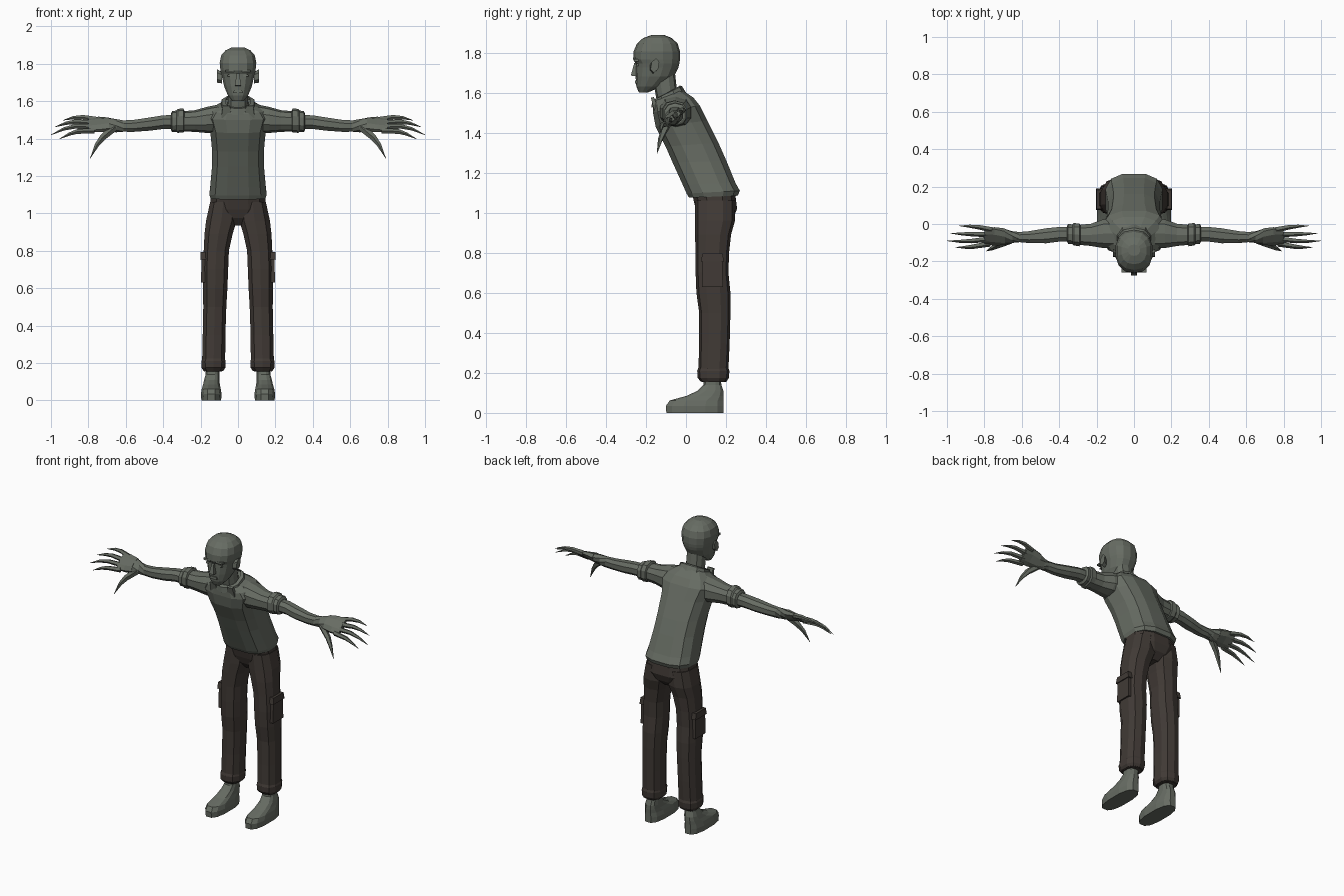
import bpy, bmesh, math
from mathutils import Vector, Matrix


def material(name, rgb):
    m = bpy.data.materials.new(name)
    m.diffuse_color = (*rgb, 1)
    return m


GREY = material("grey_green", (0.135, 0.15, 0.125))
BROWN = material("dark_brown", (0.052, 0.042, 0.036))


def finish(name, bm, mat, mirror):
    bmesh.ops.recalc_face_normals(bm, faces=bm.faces)
    me = bpy.data.meshes.new(name)
    bm.to_mesh(me)
    bm.free()
    me.materials.append(mat)
    ob = bpy.data.objects.new(name, me)
    bpy.context.collection.objects.link(ob)
    if mirror:
        ob.modifiers.new("mirror", 'MIRROR')
    return ob


def loft(name, rings, mat, n=10, power=0.8, mirror=False, caps=True):
    """Skin rings given as (centre, half axis u, half axis v)."""
    bm = bmesh.new()
    loops = []
    for c, u, v in rings:
        loop = []
        for i in range(n):
            a = math.tau * (i + 0.5) / n
            p = [math.copysign(abs(t) ** power, t) for t in (math.cos(a), math.sin(a))]
            loop.append(bm.verts.new(Vector(c) + Vector(u) * p[0] + Vector(v) * p[1]))
        loops.append(loop)
    for a, b in zip(loops, loops[1:]):
        for i in range(n):
            j = (i + 1) % n
            bm.faces.new((a[i], a[j], b[j], b[i]))
    if caps:
        bm.faces.new(loops[0])
        bm.faces.new(loops[-1])
    return finish(name, bm, mat, mirror)


def slab(front, back, w, x=0.0):
    """Ring through a front and a back (y, z) point with half width w."""
    f, b = Vector((x, *front)), Vector((x, *back))
    return (f + b) / 2, (w, 0, 0), (b - f) / 2


def level(z, front, back, w, x=0.0):
    return slab((front, z), (back, z), w, x)


def limb(x, y, z, ry, rz, tilt=0.0):
    r = Matrix.Rotation(tilt, 3, 'X')
    return (x, y, z), r @ Vector((0, ry, 0)), r @ Vector((0, 0, rz))


def tube(name, points, radii, mat, n=5):
    pts = [Vector(p) for p in points]
    rings = []
    for i, p in enumerate(pts):
        d = (pts[min(i + 1, len(pts) - 1)] - pts[max(i - 1, 0)]).normalized()
        v = d.cross(Vector((0, 1, 0))).normalized()
        u = v.cross(d)
        rings.append((p, u * radii[i], v * radii[i]))
    return loft(name, rings, mat, n, 1, True)


def block(name, loc, size, mat, taper=1.0, mirror=False, rot=0.0):
    """Box whose top is scaled by taper."""
    bm = bmesh.new()
    bmesh.ops.create_cube(bm, size=1)
    for v in bm.verts:
        k = taper if v.co.z > 0 else 1
        v.co = Vector((v.co.x * size[0] * k, v.co.y * size[1] * k, v.co.z * size[2]))
    bm.transform(Matrix.Translation(loc) @ Matrix.Rotation(rot, 4, 'X'))
    return finish(name, bm, mat, mirror)


# Head and neck
loft("head", [level(1.600, -.235, -.190, .030), level(1.630, -.248, -.125, .055),
              level(1.680, -.252, -.060, .076), level(1.725, -.252, -.038, .086),
              level(1.745, -.252, -.033, .092), level(1.765, -.264, -.030, .096),
              level(1.805, -.262, -.030, .100), level(1.845, -.245, -.042, .092),
              level(1.872, -.215, -.070, .068), level(1.888, -.170, -.110, .032)],
     GREY, 14, 0.85)
loft("neck", [slab((-.135, 1.51), (.0, 1.57), .066), slab((-.15, 1.58), (-.045, 1.61), .056),
              slab((-.165, 1.66), (-.055, 1.70), .056)], GREY, 10)

# Facial features
block("nose", (0, -.256, 1.715), (.034, .032, .065), GREY, 0.4, rot=-0.12)
block("lips", (0, -.249, 1.653), (.052, .014, .016), GREY, 0.8)
block("eyebrow", (.044, -.249, 1.762), (.048, .022, .012), GREY, 0.9, True)
block("eye", (.042, -.243, 1.738), (.030, .012, .012), GREY, 0.8, True)
loft("ear", [((.085, -.165, 1.725), (0, .016, 0), (0, 0, .03)),
             ((.112, -.155, 1.735), (0, .022, 0), (0, .006, .036))], GREY, 6, 1, True)

# Shirt body leaning forward, with a flared hem
loft("shirt", [slab((.012, 1.075), (.262, 1.085), .150), slab((.0, 1.095), (.272, 1.11), .157),
               slab((-.020, 1.14), (.250, 1.15), .152), slab((-.070, 1.25), (.205, 1.26), .142),
               slab((-.105, 1.33), (.165, 1.35), .142), slab((-.155, 1.43), (.110, 1.46), .152),
               slab((-.168, 1.50), (.072, 1.535), .175), slab((-.168, 1.535), (.040, 1.575), .150),
               slab((-.160, 1.56), (-.020, 1.615), .085)], GREY, 12, 0.72)
loft("collar", [slab((-.172, 1.525), (.0, 1.60), .098), slab((-.170, 1.56), (-.02, 1.632), .090),
                slab((-.155, 1.565), (-.03, 1.635), .068)], GREY, 10, caps=False)
block("collar_flap", (.062, -.158, 1.545), (.055, .022, .065), GREY, 0.7, True, 0.3)

# Sleeves with rolled cuffs
loft("sleeve", [limb(.09, -.05, 1.505, .085, .080), limb(.165, -.052, 1.500, .080, .070),
                limb(.23, -.058, 1.494, .062, .058), limb(.31, -.058, 1.492, .054, .053)],
     GREY, 10, 0.85, True)
loft("sleeve_cuff", [limb(.285, -.058, 1.494, .050, .050), limb(.292, -.058, 1.497, .064, .064),
                     limb(.322, -.055, 1.495, .062, .064), limb(.330, -.055, 1.493, .055, .057),
                     limb(.352, -.053, 1.491, .056, .056), limb(.358, -.053, 1.490, .044, .044)],
     GREY, 10, 0.85, True)

# Bare forearm and tilted palm
loft("forearm", [limb(.33, -.053, 1.490, .042, .040), limb(.40, -.055, 1.488, .042, .039),
                 limb(.47, -.063, 1.478, .043, .038), limb(.56, -.070, 1.468, .034, .034),
                 limb(.635, -.070, 1.467, .027, .032)], GREY, 8, 0.9, True)
loft("palm", [limb(.625, -.070, 1.467, .032, .026, -.9 + math.pi / 2),
              limb(.69, -.068, 1.474, .030, .050, -.9), limb(.745, -.066, 1.476, .020, .060, -.9),
              limb(.80, -.066, 1.474, .014, .056, -.9)][1:], GREY, 8, 0.9, True)
loft("wrist", [limb(.61, -.070, 1.467, .029, .032), limb(.65, -.070, 1.469, .029, .036, -.5),
               limb(.695, -.068, 1.474, .028, .049, -.9)], GREY, 8, 0.9, True)

# Clawed fingers and thumb
FINGERS = {
    "index_finger": [(.77, -.105, 1.442), (.86, -.120, 1.438), (.90, -.124, 1.425), (.955, -.125, 1.398)],
    "middle_finger": [(.78, -.080, 1.462), (.87, -.090, 1.466), (.93, -.092, 1.452), (1.0, -.090, 1.420)],
    "ring_finger": [(.78, -.055, 1.483), (.87, -.053, 1.490), (.92, -.052, 1.482), (.98, -.050, 1.462)],
    "little_finger": [(.76, -.030, 1.502), (.83, -.016, 1.514), (.88, -.011, 1.512), (.935, -.010, 1.498)],
    "thumb": [(.66, -.085, 1.460), (.725, -.112, 1.405), (.755, -.128, 1.365), (.79, -.145, 1.295)],
}
for name, pts in FINGERS.items():
    big = 1.35 if name == "thumb" else 1.0
    tube(name, pts, [.016 * big, .013 * big, .009 * big, .001], GREY)

# Trousers: seat plus baggy legs gathered at the ankle
loft("trouser_seat", [level(.935, .095, .200, .035), level(.975, .062, .240, .115),
                      level(1.02, .045, .258, .152), level(1.085, .030, .250, .150)],
     BROWN, 12, 0.75)
loft("trouser_leg", [level(1.06, .045, .245, .074, .078), level(.96, .045, .245, .085, .089),
                     level(.89, .045, .225, .078, .104), level(.80, .048, .215, .070, .116),
                     level(.70, .048, .212, .070, .120), level(.60, .052, .222, .068, .122),
                     level(.50, .066, .222, .064, .124), level(.35, .066, .218, .063, .128),
                     level(.22, .062, .212, .064, .130), level(.185, .060, .212, .064, .131),
                     level(.155, .078, .200, .050, .133)], BROWN, 10, 0.78, True)
loft("ankle_cuff", [level(.225, .062, .212, .062, .130), level(.21, .056, .217, .067, .131),
                    level(.175, .058, .214, .066, .131), level(.158, .072, .204, .055, .132)],
     BROWN, 10, 0.78, True)

# Cargo pocket and its flap
block("cargo_pocket", (.180, .132, .705), (.034, .105, .150), BROWN, 0.92, True)
block("pocket_flap", (.181, .132, .775), (.042, .115, .040), BROWN, 0.88, True)

# Shoes with a long toe
loft("shoe", [level(.0, -.102, .190, .054, .143), level(.035, -.104, .190, .057, .143),
              level(.062, -.085, .190, .052, .143), level(.085, .000, .190, .046, .142),
              level(.110, .055, .188, .042, .140), level(.140, .085, .178, .038, .136),
              level(.200, .092, .172, .037, .134)], GREY, 12, 0.75, True)
